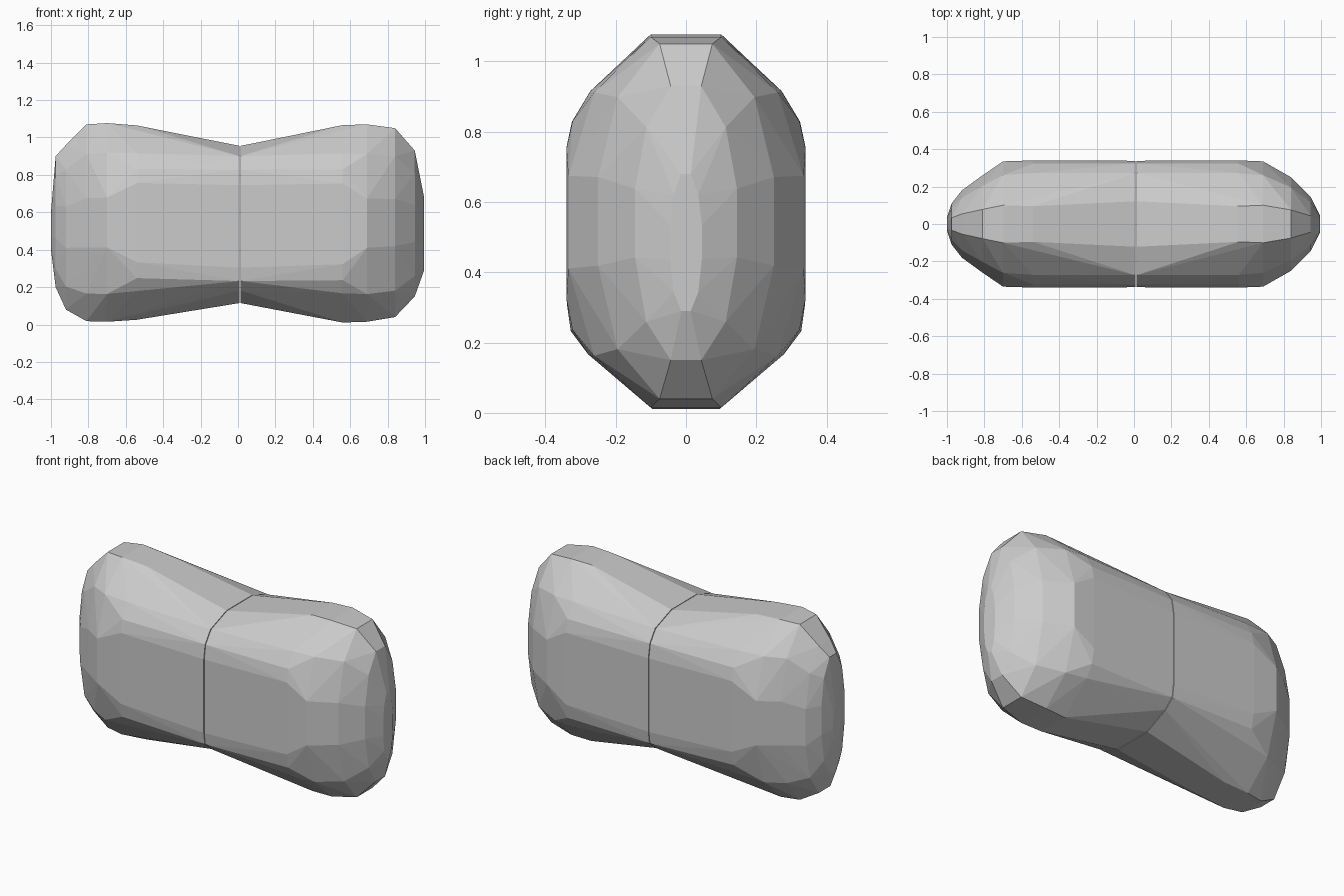
import bpy, bmesh

if "Cube" in bpy.data.objects:
    bpy.data.objects.remove(bpy.data.objects["Cube"])

# Outline of the bulging section, normalised to -1..1 in y and z (one y side)
BULGE = [(0.28, 0.98), (0.80, 0.70), (0.95, 0.54), (1.0, 0.40),
         (1.0, -0.40), (0.95, -0.56), (0.82, -0.69), (0.28, -0.98)]
# Rounder outline used towards the ends
ROUND = [(0.30, 1.0), (0.78, 0.70), (1.0, 0.25),
         (1.0, -0.25), (0.78, -0.72), (0.30, -1.0)]
# Fuller outline of the waist
WAIST = [(0.36, 1.0), (0.81, 0.87), (0.96, 0.70), (1.0, 0.50),
         (1.0, -0.55), (0.97, -0.72), (0.80, -0.84), (0.36, -1.0)]


def hull_half(name, stations):
    """Convex faceted half from (x, outline, half width, z low, z high)."""
    bm = bmesh.new()
    for x, outline, w, lo, hi in stations:
        mid, h = (lo + hi) / 2, (hi - lo) / 2
        for y, z in outline:
            for s in (-1, 1):
                bm.verts.new((x, s * y * w, mid + z * h))
    res = bmesh.ops.convex_hull(bm, input=bm.verts[:])
    junk = {g for g in res["geom_interior"] + res["geom_unused"]
            if isinstance(g, bmesh.types.BMVert)}
    bmesh.ops.delete(bm, geom=list(junk), context='VERTS')
    bmesh.ops.recalc_face_normals(bm, faces=bm.faces[:])
    mesh = bpy.data.meshes.new(name)
    bm.to_mesh(mesh)
    bm.free()
    obj = bpy.data.objects.new(name, mesh)
    bpy.context.collection.objects.link(obj)
    return obj


# Right lobe
hull_half("right_lobe", [
    (0.013, WAIST, 0.338, 0.115, 0.955),
    (0.56, BULGE, 0.34, 0.0, 1.077),
    (0.69, ROUND, 0.335, 0.015, 1.07),
    (0.84, ROUND, 0.25, 0.04, 1.05),
    (0.945, ROUND, 0.145, 0.15, 0.93),
    (0.995, ROUND, 0.045, 0.29, 0.68),
])

# Left lobe
hull_half("left_lobe", [
    (0.009, WAIST, 0.338, 0.115, 0.955),
    (-0.54, BULGE, 0.34, 0.015, 1.075),
    (-0.70, ROUND, 0.335, 0.015, 1.077),
    (-0.81, ROUND, 0.26, 0.018, 1.07),
    (-0.92, ROUND, 0.18, 0.08, 0.96),
    (-0.975, ROUND, 0.11, 0.20, 0.90),
    (-1.0, ROUND, 0.035, 0.40, 0.60),
])
